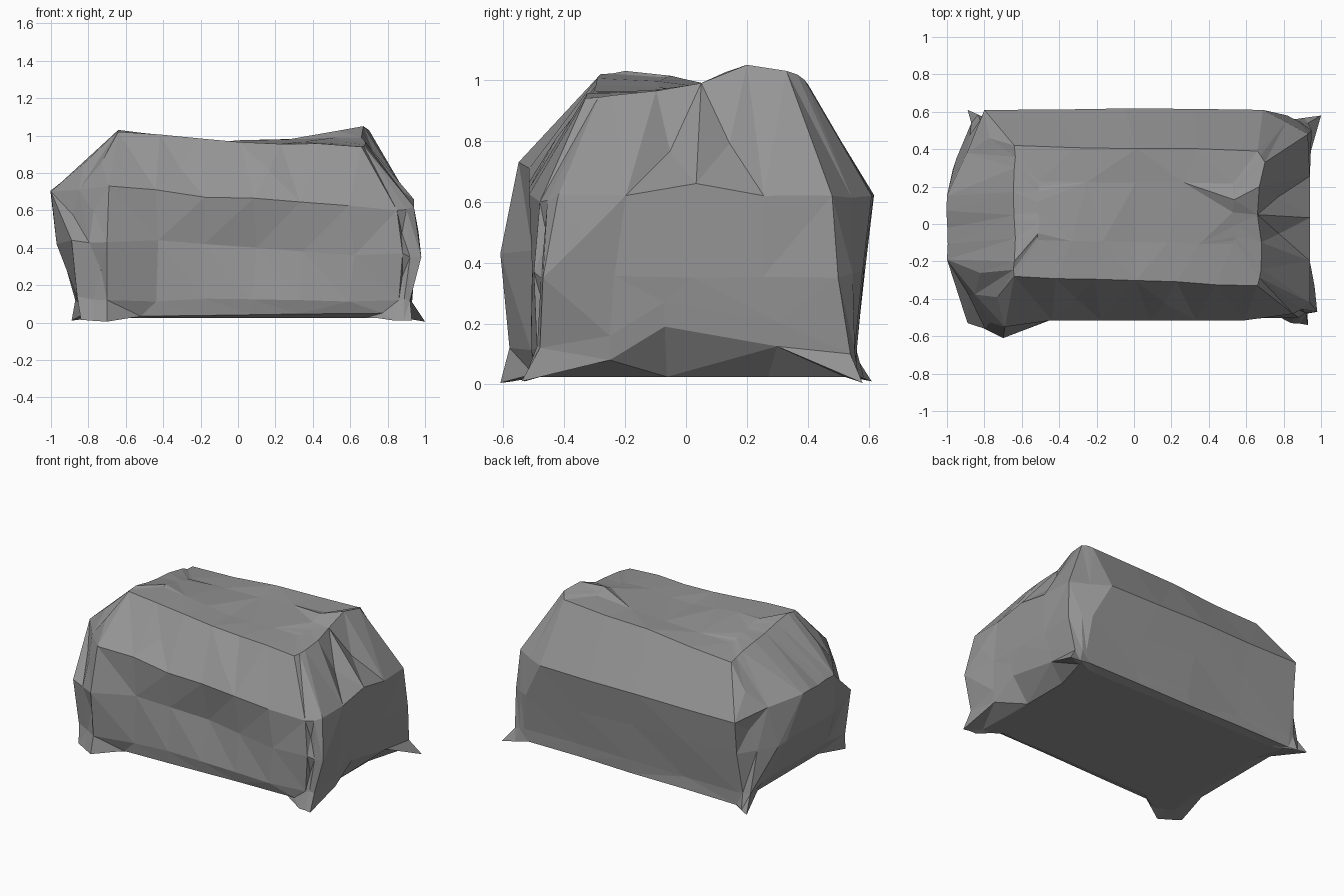
import bpy, bmesh, random
from mathutils import Vector

if "Cube" in bpy.data.objects:
    bpy.data.objects.remove(bpy.data.objects["Cube"])

random.seed(4)

# Crumpled cover: each level is an eight-cornered loop, counter-clockwise
# from the left end of the front side
hem = [(-.70, -.61, .005), (.84, -.53, .01), (.93, -.54, .01), (1, .58, .005),
       (.82, .555, .04), (-.78, .56, .03), (-.89, .61, .01), (-.84, -.54, .015)]
low = [(-.70, -.58, .12), (.86, -.49, .12), (.92, -.48, .12), (.93, .54, .1),
       (.85, .555, .12), (-.79, .56, .12), (-.87, .54, .12), (-.86, -.51, .14)]
waist = [(-.70, -.61, .43), (.88, -.5, .37), (.98, -.47, .35), (.95, .5, .35),
         (.82, .58, .37), (-.8, .59, .4), (-.95, .35, .4), (-.89, -.53, .44)]
shoulder = [(-.69, -.55, .73), (.85, -.48, .6), (.94, -.42, .62), (.93, .48, .62),
            (.69, .61, .62), (-.8, .61, .62), (-1, .15, .7), (-1, -.19, .7)]
rim = [(-.64, -.28, 1.02), (.66, -.33, .94), (.68, -.24, .95), (.70, .33, 1.03),
       (.66, .39, 1.0), (-.64, .42, .925), (-.64, .30, .955), (-.64, -.2, 1.03)]
CUTS = (6, 2, 4, 2, 4, 2, 4, 2)      # pieces per side of a loop
count = sum(CUTS)


def loop_points(corners, rough):
    """Split every side of a loop and crumple the new points a little."""
    pts = []
    for i, n in enumerate(CUTS):
        a, b = Vector(corners[i]), Vector(corners[(i + 1) % 8])
        for k in range(n):
            p = a.lerp(b, k / n)
            if k:
                p += Vector([random.uniform(-rough, rough) for _ in range(3)])
            pts.append(p)
    return pts


h, r = loop_points(hem, .003), loop_points(rim, .006)
start = [sum(CUTS[:i]) for i in range(8)]
R, E = start[2], start[6]            # first points of the right and left ends
L = [h, loop_points(low, .008), loop_points(waist, .01),
     loop_points(shoulder, .008), r]

# Raised hem arch on the right end
for k, y, z in ((1, -.25, .08), (2, -.07, .19), (3, .3, .125)):
    L[0][R + k] = Vector((.92, y, z))
    L[1][R + k] = Vector((.93, y, z + .08))
# Flat right end, slightly hollow in the middle
for lev in (2, 3):
    for k in (1, 2, 3):
        L[lev][R + k].x = .94
L[3][R + 2].z = .66
L[4][R + 2] = Vector((.66, .05, .99))      # pinched fold at the right rim
L[4][R + 3] = Vector((.67, .2, 1.05))
# Drawn-in hem and bulging middle on the left end
for k, y in ((1, .36), (2, .03), (3, -.3)):
    L[0][E + k] = Vector((-.80, y, .06))
    L[1][E + k] = Vector((-.87, y, .16))
    L[2][E + k] = Vector((-.97, y * .8, .42))
# Long sagging fold across the front
for k in range(1, 6):
    L[0][k].y, L[0][k].z = -.505 + .004 * k, .03 + .004 * k
    L[1][k].y = -.51
    L[2][k].y, L[2][k].z = -.46 - .045 * abs(k - 3) / 2, .46 - .02 * k
    L[3][k].y, L[3][k].z = -.515, (.71, .67, .665, .645, .625)[k - 1]
L[0][5].x, L[0][1].x = .77, -.52
L[4][2].z, L[4][3].z, L[4][4].z = .985, .965, .955
L[4][start[4] + 2].z = .975

# Underside and sunken roof
L.insert(0, [Vector((p.x * .88, p.y * .9, .025)) for p in h])
L.append([Vector((p.x * .8, p.y * .45 + .04, p.z * .6 + .396)) for p in r])
for p in L[-1]:
    p.z -= .02 * max(0, 1 - abs(p.x) / .4)

bm = bmesh.new()
rings = [[bm.verts.new(p) for p in lev] for lev in L]
panels = {}
for ring, (lo, hi) in enumerate(zip(rings, rings[1:])):
    for i in range(count):
        j = (i + 1) % count
        panels[ring, i] = bm.faces.new((lo[i], lo[j], hi[j], hi[i]))
bm.faces.new(list(reversed(rings[0])))
bm.faces.new(rings[-1])


# Pinched pleats: poke chosen panels and push or pull the new centre
def pleat(ring, col, depth):
    face = panels[ring, col % count]
    face.normal_update()
    normal = face.normal.copy()
    v = bmesh.ops.poke(bm, faces=[face])["verts"][0]
    v.co += normal * depth


for ring, col, depth in ((4, R + 1, -.05), (4, R + 2, -.05), (3, R, .015),
                         (2, start[1], -.025), (3, start[1], -.025),
                         (3, start[7], -.02), (3, start[7] + 1, .015),
                         (2, start[7] + 1, -.02), (4, start[7], .02),
                         (4, start[7] + 1, .02), (4, start[5], .02),
                         (3, start[5], -.02), (4, 1, -.015), (4, 3, .015)):
    pleat(ring, col, depth)

bmesh.ops.triangulate(bm, faces=bm.faces[:], quad_method='SHORT_EDGE')
bmesh.ops.recalc_face_normals(bm, faces=bm.faces[:])
mesh = bpy.data.meshes.new("crumpled_cover")
bm.to_mesh(mesh)
bm.free()

gray = bpy.data.materials.new("dull_gray")
gray.diffuse_color = (.3, .3, .3, 1)
gray.use_nodes = True
gray.node_tree.nodes["Principled BSDF"].inputs["Base Color"].default_value = gray.diffuse_color
mesh.materials.append(gray)
cover = bpy.data.objects.new("crumpled_cover", mesh)
bpy.context.collection.objects.link(cover)
